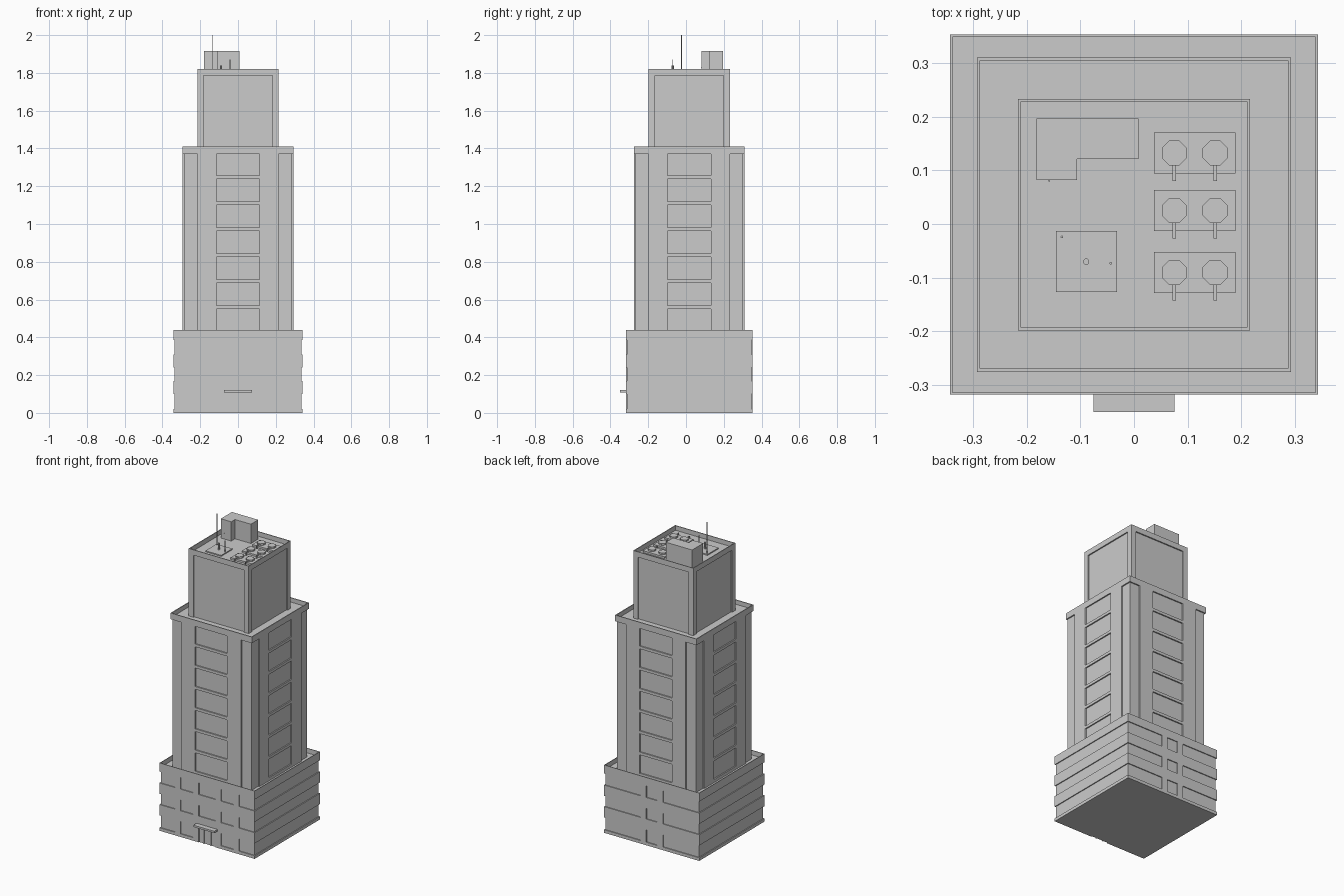
import bpy, bmesh, math
from mathutils import Matrix, Vector

if "Cube" in bpy.data.objects:
    bpy.data.objects.remove(bpy.data.objects["Cube"])

CY = 0.0175  # tower axis in y


def finish(name, bm):
    bmesh.ops.recalc_face_normals(bm, faces=bm.faces[:])
    me = bpy.data.meshes.new(name)
    bm.to_mesh(me)
    bm.free()
    ob = bpy.data.objects.new(name, me)
    bpy.context.collection.objects.link(ob)
    return ob


def add_box(bm, x0, x1, y0, y1, z0, z1, rot=None):
    m = Matrix.Translation(((x0 + x1) / 2, (y0 + y1) / 2, (z0 + z1) / 2)) @ \
        Matrix.Diagonal((x1 - x0, y1 - y0, z1 - z0, 1))
    return bmesh.ops.create_cube(bm, size=1, matrix=(rot @ m) if rot else m)


def boxes(name, *dims):
    bm = bmesh.new()
    for d in dims:
        add_box(bm, *d)
    return finish(name, bm)


def block(name, hx, hy, z0, z1):
    return boxes(name, (-hx, hx, CY - hy, CY + hy, z0, z1))


def tray(name, hx, hy, z0, z1, wall, drop):
    """Roof slab with a raised parapet rim."""
    bm = bmesh.new()
    add_box(bm, -hx, hx, CY - hy, CY + hy, z0, z1)
    bm.normal_update()
    top = [f for f in bm.faces if f.normal.z > 0.9]
    bmesh.ops.inset_region(bm, faces=top, thickness=wall)
    floor = bmesh.ops.extrude_face_region(bm, geom=top)["geom"]
    bmesh.ops.delete(bm, geom=top, context='FACES')
    bmesh.ops.translate(bm, vec=(0, 0, -drop),
                        verts=[v for v in floor if isinstance(v, bmesh.types.BMVert)])
    return finish(name, bm)


def facade(name, inner, outer, rects):
    """Raised panels (u0, u1, z0, z1) repeated on all four sides."""
    bm = bmesh.new()
    for k in range(4):
        rot = Matrix.Translation((0, CY, 0)) @ Matrix.Rotation(k * math.pi / 2, 4, 'Z')
        for u0, u1, z0, z1 in rects:
            add_box(bm, u0, u1, -outer, -inner + 0.002, z0, z1, rot)
    return finish(name, bm)


def rod(name, x, y, r, z0, z1, sides=8):
    bm = bmesh.new()
    m = Matrix.Translation((x, y, (z0 + z1) / 2)) @ Matrix.Rotation(math.pi / sides, 4, 'Z')
    bmesh.ops.create_cone(bm, cap_ends=True, segments=sides, radius1=r, radius2=r,
                          depth=z1 - z0, matrix=m)
    return finish(name, bm)


# Podium: recessed window strips between full-width bands
HX, HY, D = 0.342, 0.335, 0.006
F, B = CY - HY, CY + HY
block("podium_core", HX - D, HY - D, 0, 0.405)
block("podium_band_low", HX, HY, 0.10, 0.17)
block("podium_band_high", HX, HY, 0.24, 0.31)
tray("podium_parapet", HX, HY, 0.385, 0.44, 0.006, 0.03)
boxes("podium_plinth", (-HX, HX, F + D, B, 0, 0.02),
      (-HX, -0.06, F, F + D, 0, 0.02), (0.06, HX, F, F + D, 0, 0.02))
boxes("podium_front_piers",
      *[(x - 0.02, x + 0.02, F, F + 0.01, 0.01, 0.4) for x in (-0.21, -0.08, 0.08, 0.21)])
boxes("podium_back_piers",
      *[(x - 0.021, x + 0.021, B - 0.01, B, 0.01, 0.4) for x in (-0.06, 0.06)])

# Entrance
boxes("door_mullions", *[(x - 0.004, x + 0.004, F, F + 0.01, 0, 0.105) for x in (-0.025, 0.025)])
boxes("entrance_canopy", (-0.075, 0.075, -0.35, F + 0.01, 0.108, 0.12))

# Main shaft: notched corners and seven stacked windows per side
H, IN = 0.2925, 0.2845
block("shaft_core", IN, IN, 0.40, 1.378)
rects = [(-0.215, -0.115, 0.405, 1.372), (0.115, 0.215, 0.405, 1.372)]
for i in range(7):
    zb = 1.375 - 0.1375 * (i + 1)
    rects.append((-0.115, 0.115, zb if i < 6 else 0.405, zb + 0.018))
facade("shaft_piers_and_spandrels", IN, H, rects)
tray("shaft_parapet", H, H, 1.37, 1.41, 0.008, 0.028)

# Upper block: one large recessed panel per side
H2, IN2 = 0.2155, 0.2075
block("upper_core", IN2, IN2, 1.375, 1.788)
facade("upper_corner_posts", IN2, H2,
       [(-H2, -0.182, 1.375, 1.788), (0.182, H2, 1.375, 1.788)])
tray("upper_parapet", H2, H2, 1.785, 1.82, 0.007, 0.03)
ROOF = 1.788

# L-shaped stair house on the roof
bm = bmesh.new()
plan = [(-0.181, 0.196), (0.008, 0.196), (0.008, 0.121),
        (-0.106, 0.121), (-0.106, 0.082), (-0.181, 0.082)]
face = bm.faces.new([bm.verts.new((x, y, ROOF)) for x, y in plan])
ext = bmesh.ops.extrude_face_region(bm, geom=[face])["geom"]
bmesh.ops.translate(bm, vec=(0, 0, 1.915 - ROOF),
                    verts=[v for v in ext if isinstance(v, bmesh.types.BMVert)])
finish("stair_house", bm)
boxes("stair_door_handle", (-0.159, -0.156, 0.079, 0.083, 1.825, 1.829))

# Air handling units: two octagonal fans each with a bent duct
for n, y in enumerate((0.132, 0.025, -0.09)):
    boxes(f"air_unit_{n}", (0.037, 0.189, y - 0.038, y + 0.038, ROOF, 1.802))
    for k, x in enumerate((0.075, 0.151)):
        rod(f"air_fan_{n}_{k}", x, y, 0.025, 1.80, 1.813)
        boxes(f"air_duct_{n}_{k}", (x - 0.003, x + 0.003, y - 0.052, y - 0.02, 1.803, 1.809),
              (x - 0.003, x + 0.003, y - 0.052, y - 0.046, ROOF, 1.803))

# Antenna pad with three masts
boxes("antenna_pad", (-0.145, -0.032, -0.127, -0.013, ROOF, 1.797))
rod("tall_mast", -0.134, -0.024, 0.0025, 1.79, 2.0)
rod("short_post", -0.089, -0.07, 0.006, 1.79, 1.84)
rod("medium_mast", -0.043, -0.073, 0.0025, 1.79, 1.87)
